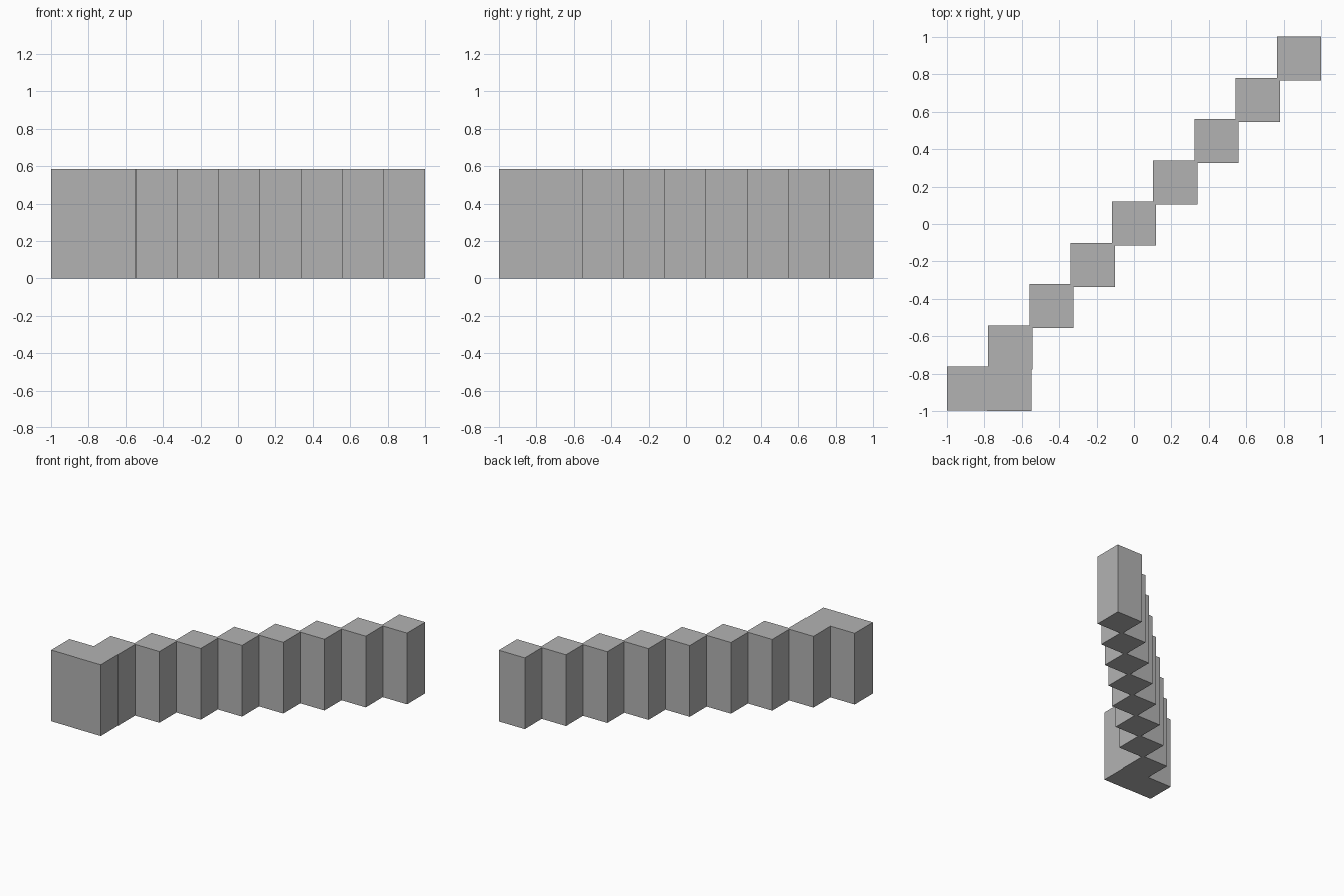
import bpy
import bmesh
from mathutils import Matrix, Vector

default = bpy.data.objects.get("Cube")
if default:
    bpy.data.objects.remove(default, do_unlink=True)

# One plain grey for every block
GREY = (0.45, 0.45, 0.45, 1.0)
grey = bpy.data.materials.new("plain_grey")
grey.use_nodes = True
grey.diffuse_color = GREY
grey.node_tree.nodes["Principled BSDF"].inputs["Base Color"].default_value = GREY

SIDE = 0.236
HEIGHT = 0.585
COUNT = 9
STEP = (2 - SIDE) / (COUNT - 1)
START = -1 + SIDE / 2


def block(name, x, y):
    """Square upright block standing on the ground."""
    bm = bmesh.new()
    bmesh.ops.create_cube(bm, size=1)
    bm.transform(Matrix.Translation((0, 0, HEIGHT / 2))
                 @ Matrix.Diagonal(Vector((SIDE, SIDE, HEIGHT, 1))))
    mesh = bpy.data.meshes.new(name)
    bm.to_mesh(mesh)
    bm.free()
    mesh.materials.append(grey)
    obj = bpy.data.objects.new(name, mesh)
    obj.location = (x, y, 0)
    bpy.context.collection.objects.link(obj)
    return obj


# Diagonal row of blocks, each overlapping the next at a corner
for i in range(COUNT):
    block(f"wall_block_{i + 1}", START + STEP * i, START + STEP * i + 0.002)

# Extra block filling the front corner of the row
block("corner_block", -0.667, START)
